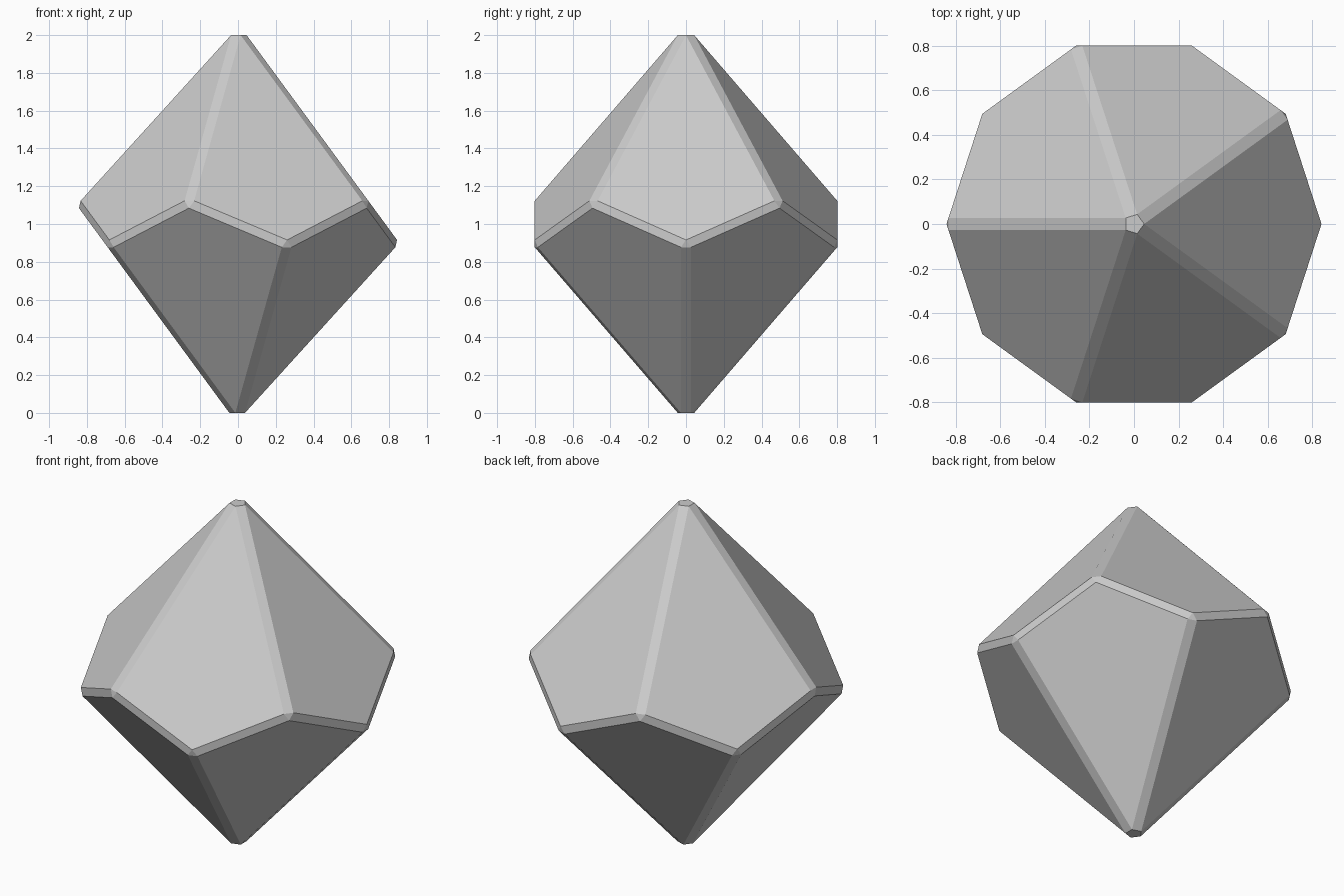
import bpy, bmesh, math

if "Cube" in bpy.data.objects:
    bpy.data.objects.remove(bpy.data.objects["Cube"])

RADIUS = 0.8626      # belt corner radius before the edges are cut
APEX = 1.062         # apex height above the middle
CUT = 0.0305         # edge chamfer offset
C = math.cos(math.radians(36))
ZIG = APEX * (1 - C) / (1 + C)   # belt zigzag that keeps each kite flat

grey = bpy.data.materials.new("grey")
grey.diffuse_color = (0.6, 0.6, 0.6, 1)
grey.use_nodes = True
grey.node_tree.nodes["Principled BSDF"].inputs["Base Color"].default_value = grey.diffuse_color

# Ten kite faces around a zigzag belt
bm = bmesh.new()
top = bm.verts.new((0, 0, APEX))
bottom = bm.verts.new((0, 0, -APEX))
belt = []
for i in range(10):
    a = math.radians(36 * i)
    z = ZIG if i % 2 else -ZIG
    belt.append(bm.verts.new((RADIUS * math.cos(a), RADIUS * math.sin(a), z)))
for i in range(10):
    apex = bottom if i % 2 else top
    bm.faces.new((apex, belt[i - 1], belt[i], belt[(i + 1) % 10]))
bmesh.ops.recalc_face_normals(bm, faces=bm.faces)

# Chamfer every edge, which also trims the corners
bmesh.ops.bevel(bm, geom=bm.edges[:], offset=CUT, offset_type='OFFSET',
                segments=1, profile=0.5, affect='EDGES')

# Stand it on the ground
low = min(v.co.z for v in bm.verts)
bmesh.ops.translate(bm, verts=bm.verts, vec=(0, 0, -low))

mesh = bpy.data.meshes.new("ten_sided_die")
bm.to_mesh(mesh)
bm.free()
mesh.materials.append(grey)
die = bpy.data.objects.new("ten_sided_die", mesh)
bpy.context.collection.objects.link(die)
